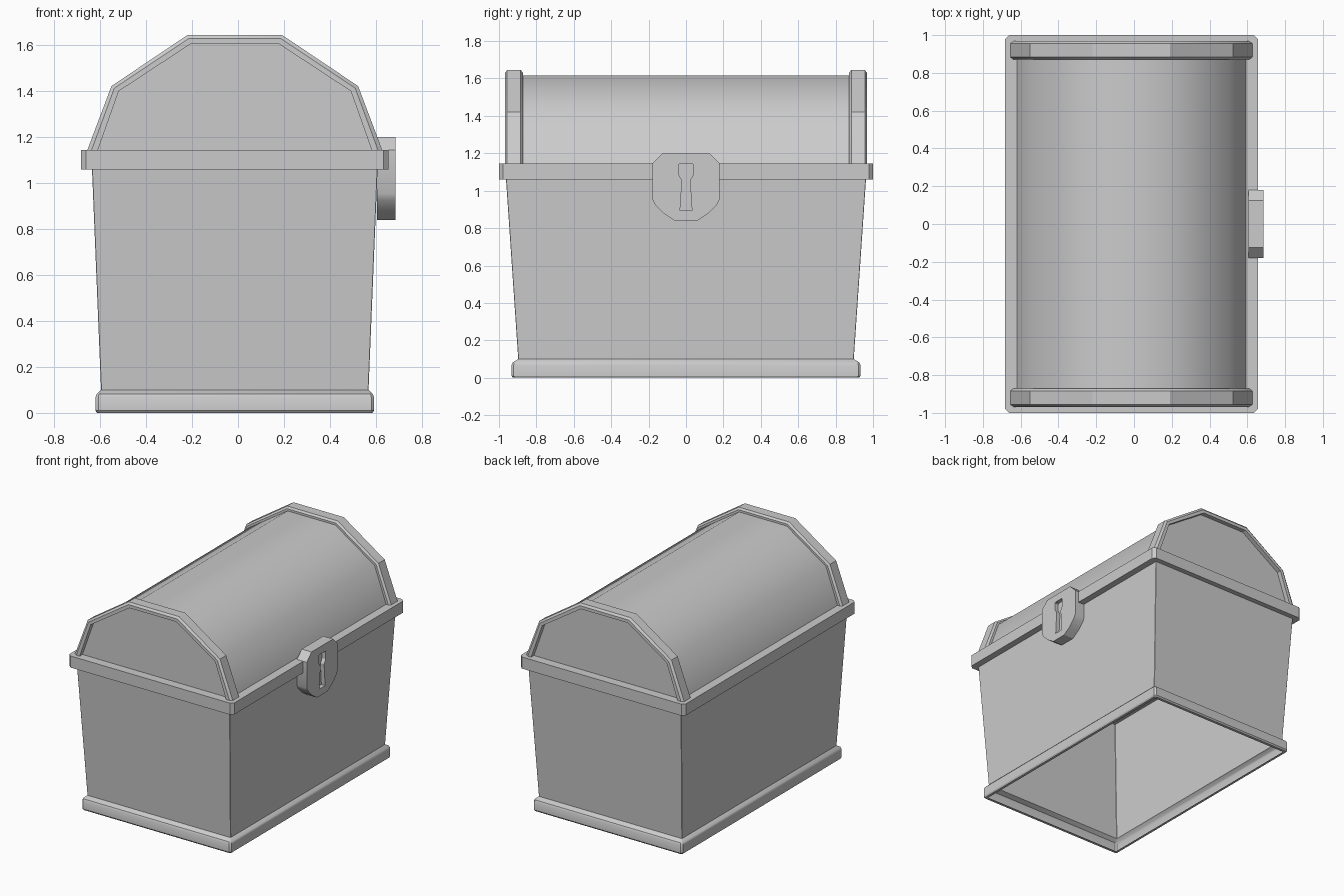
import bpy, bmesh

if "Cube" in bpy.data.objects:
    bpy.data.objects.remove(bpy.data.objects["Cube"])

CX = -0.014  # body centre in x (the lock sticks out on +x)


def make(name, rings, closed=True, wrap=False, caps=False, angle=30):
    """Skin a list of point rings into one object."""
    bm = bmesh.new()
    vs = [[bm.verts.new(p) for p in r] for r in rings]
    n, m = len(vs[0]), len(vs)
    for i in range(m if wrap else m - 1):
        a, b = vs[i], vs[(i + 1) % m]
        for j in range(n if closed else n - 1):
            k = (j + 1) % n
            bm.faces.new((a[j], a[k], b[k], b[j]))
    if caps:
        bm.faces.new(vs[0])
        bm.faces.new(vs[-1])
    bmesh.ops.recalc_face_normals(bm, faces=bm.faces)
    me = bpy.data.meshes.new(name)
    bm.to_mesh(me)
    bm.free()
    ob = bpy.data.objects.new(name, me)
    bpy.context.collection.objects.link(ob)
    bpy.ops.object.select_all(action='DESELECT')
    bpy.context.view_layer.objects.active = ob
    ob.select_set(True)
    bpy.ops.object.shade_smooth_by_angle(angle=angle * 3.14159 / 180)
    return ob


def rect(hx, hy, z, c):
    """Rectangle with small chamfered corners."""
    pts = []
    for sx, sy in ((1, 1), (-1, 1), (-1, -1), (1, -1)):
        pair = [(CX + sx * hx, sy * (hy - c), z), (CX + sx * (hx - c), sy * hy, z)]
        pts += pair if sx * sy > 0 else pair[::-1]
    return pts


# Hollow tapered body with flared foot, open underneath
make("body", [rect(hx, hy, z, c) for hx, hy, z, c in (
    (0.582, 0.905, 0.0, 0.004), (0.6, 0.925, 0.0, 0.012), (0.606, 0.933, 0.01, 0.012),
    (0.606, 0.933, 0.068, 0.012), (0.601, 0.926, 0.082, 0.01),
    (0.582, 0.897, 0.1, 0.002), (0.623, 0.965, 1.1, 0.002))])

# Rim around the opening
make("rim", [rect(hx, hy, z, c) for hx, hy, z, c in (
    (0.6, 0.93, 1.06, 0.005), (0.67, 1.0, 1.06, 0.022),
    (0.67, 1.0, 1.145, 0.022), (0.6, 0.93, 1.145, 0.005))], wrap=True)

# Lid profiles: outer and inner edge of the end bands
OUTER = [(0.643, 1.14), (0.537, 1.422), (0.205, 1.645)]
INNER = [(0.597, 1.14), (0.505, 1.4), (0.19, 1.607)]


def arch(t, y):
    half = [(a + (c - a) * t, b + (d - b) * t) for (a, b), (c, d) in zip(OUTER, INNER)]
    return ([(CX - x, y, z) for x, z in half]
            + [(CX + x, y, z) for x, z in half[::-1]])


make("lid_barrel", [arch(0.75, -0.935), arch(0.75, 0.935)], closed=False, angle=60)

for side, s in (("front", -1), ("back", 1)):
    # Raised band with bevelled edges
    make(side + "_lid_band", [arch(t, s * y) for t, y in (
        (1, 0.935), (1, 0.968), (0.4, 0.968), (0, 0.956),
        (0, 0.884), (0.35, 0.872), (0.8, 0.872))], closed=False)
    # Recessed end panel
    p = arch(1, s * 0.935)
    make(side + "_lid_panel", [p[:3], p[:2:-1]], closed=False)


def plate(name, half, x0, x1):
    """Mirror a half outline in y and extrude along x."""
    pts = half + [(-y, z) for y, z in half[::-1]]
    return make(name, [[(x, y, z) for y, z in pts] for x in (x0, x1)], caps=True)


# Lock plate with a sunken keyhole
lock = plate("lock", [(0.125, 1.2), (0.18, 1.145), (0.18, 0.955), (0.165, 0.925),
                      (0.12, 0.88), (0.06, 0.84)], 0.605, 0.685)
cutter = plate("keyhole_cutter", [(0.034, 1.145), (0.039, 1.14), (0.039, 1.085),
                                  (0.021, 1.055), (0.032, 0.893)], 0.655, 0.75)
cutter.hide_render = True
cutter.hide_viewport = True
cut = lock.modifiers.new("keyhole", 'BOOLEAN')
cut.operation = 'DIFFERENCE'
cut.solver = 'EXACT'
cut.object = cutter
